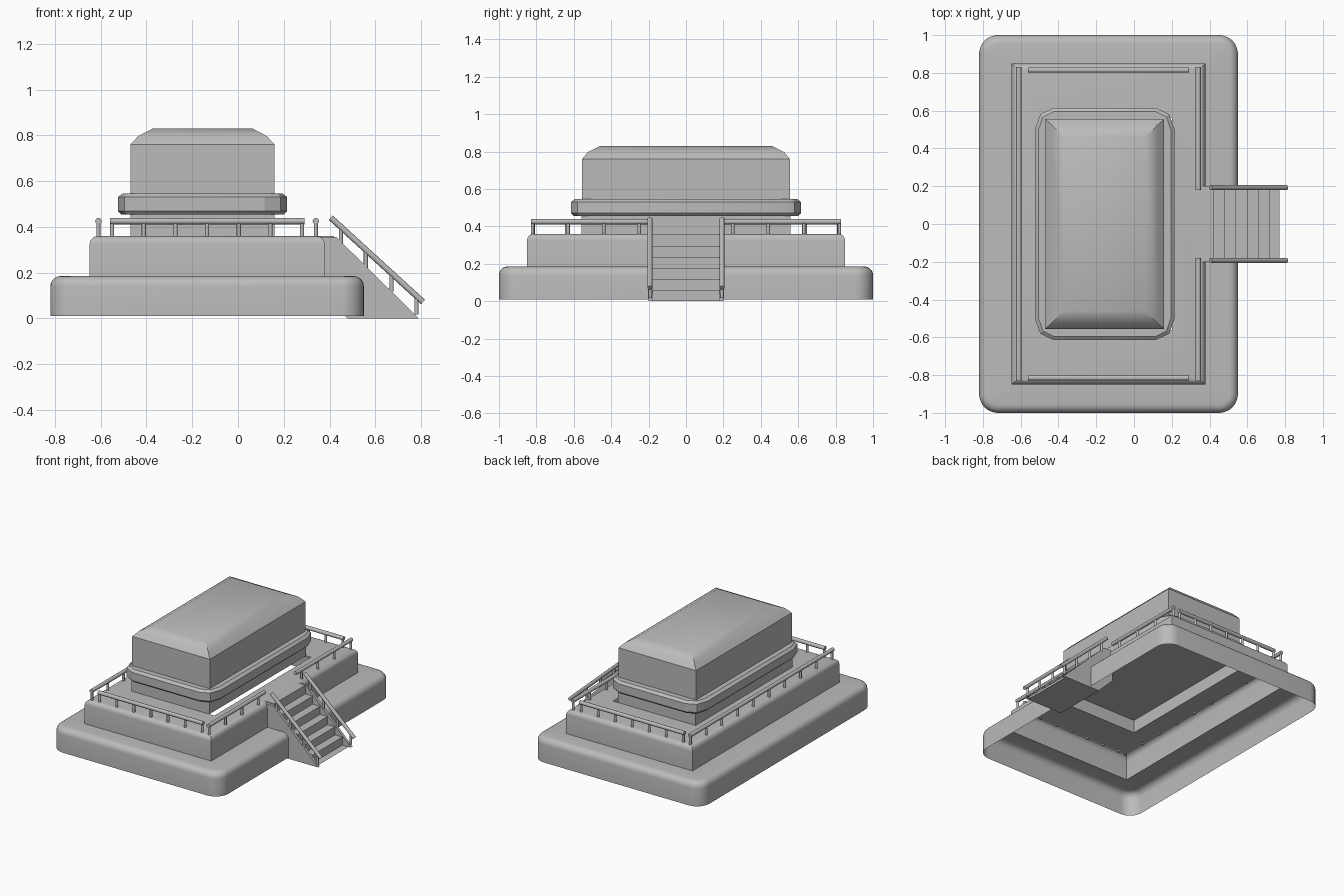
import bpy, bmesh, math
from mathutils import Vector

cube = bpy.data.objects.get("Cube")
if cube:
    bpy.data.objects.remove(cube)

grey = bpy.data.materials.new("plain grey")
grey.use_nodes = True
COLOUR = (0.5, 0.5, 0.5, 1)
grey.diffuse_color = COLOUR
grey.node_tree.nodes["Principled BSDF"].inputs["Base Color"].default_value = COLOUR


def finish(name, bm, angle=35):
    bmesh.ops.remove_doubles(bm, verts=bm.verts, dist=0.0005)
    mesh = bpy.data.meshes.new(name)
    bm.to_mesh(mesh)
    bm.free()
    mesh.materials.append(grey)
    obj = bpy.data.objects.new(name, mesh)
    bpy.context.collection.objects.link(obj)
    bpy.ops.object.select_all(action='DESELECT')
    obj.select_set(True)
    bpy.context.view_layer.objects.active = obj
    bpy.ops.object.shade_smooth_by_angle(angle=math.radians(angle))
    return obj


def outline(cx, hx, hy, rx, ry, segs):
    """Rectangle with rounded corners, counter-clockwise."""
    pts = []
    for k, (sx, sy) in enumerate(((1, 1), (-1, 1), (-1, -1), (1, -1))):
        for i in range(segs + 1):
            a = math.pi / 2 * (k + i / max(segs, 1))
            pts.append((cx + sx * (hx - rx) + rx * math.cos(a),
                        sy * (hy - ry) + ry * math.sin(a)))
    return pts


def loft(name, cx, rings, segs=0, cap_top=False, cap_bottom=False, angle=35):
    """Each ring is (half x, half y, corner x, corner y, z)."""
    bm = bmesh.new()
    loops = []
    for hx, hy, rx, ry, z in rings:
        loops.append([bm.verts.new((x, y, z)) for x, y in outline(cx, hx, hy, rx, ry, segs)])
    for low, high in zip(loops, loops[1:]):
        for i in range(len(low)):
            j = (i + 1) % len(low)
            bm.faces.new((low[i], low[j], high[j], high[i]))
    if cap_top:
        bm.faces.new(loops[-1])
    if cap_bottom:
        bm.faces.new(loops[0][::-1])
    return finish(name, bm, angle)


def rounded_rim(hx, hy, r, top, bevel, steps=5):
    """Rings of a quarter-round upper edge."""
    rings = []
    for i in range(steps + 1):
        a = math.pi / 2 * i / steps
        inset = bevel * (1 - math.cos(a))
        c = max(r - inset, 0)
        rings.append((hx - inset, hy - inset, c, c, top - bevel * (1 - math.sin(a))))
    return rings


# Stepped open shells
CX, CORE_X = -0.135, -0.155
loft("lower_platform", CX,
     [(0.685, 1.0, 0.1, 0.1, 0.01)] + rounded_rim(0.685, 1.0, 0.1, 0.185, 0.045)
     + [(0.513, 0.85, 0, 0, 0.185)], segs=8)
loft("upper_platform", CX,
     [(0.513, 0.85, 0, 0, 0.185)] + rounded_rim(0.513, 0.85, 0, 0.36, 0.035)
     + [(0.335, 0.56, 0, 0, 0.36)])
loft("cabin_plinth", CORE_X, [(0.315, 0.56, 0, 0, z) for z in (0.36, 0.46)])

# Projecting ledge and cabin with a hipped roof
loft("cabin_ledge", CORE_X,
     [(0.355, 0.6, 0.085, 0.1, 0.455), (0.37, 0.615, 0.1, 0.115, 0.47),
      (0.37, 0.615, 0.1, 0.115, 0.53), (0.35, 0.595, 0.08, 0.095, 0.545)],
     segs=2, cap_top=True, cap_bottom=True, angle=20)
loft("cabin", CORE_X,
     [(0.315, 0.555, 0, 0, 0.545), (0.315, 0.555, 0, 0, 0.76),
      (0.28, 0.525, 0, 0, 0.797), (0.217, 0.46, 0, 0, 0.83)], cap_top=True, angle=30)


# Railings
def rod(bm, a, b, r):
    a, b = Vector(a), Vector(b)
    d = b - a
    mat = d.to_track_quat('Z', 'Y').to_matrix().to_4x4()
    mat.translation = (a + b) / 2
    bmesh.ops.create_cone(bm, cap_ends=True, segments=12, radius1=r, radius2=r,
                          depth=d.length, matrix=mat)


def railing(name, start, end, first, last, count):
    """Handrail from start to end, posts spread from first to last."""
    bm = bmesh.new()
    rod(bm, (*start, 0.425), (*end, 0.425), 0.014)
    for i in range(count):
        p = Vector(first).lerp(Vector(last), i / (count - 1))
        rod(bm, (*p, 0.35), (*p, 0.425), 0.009)
    finish(name, bm)


for side, y in (("front", -0.815), ("back", 0.815)):
    railing(side + "_railing", (-0.56, y), (0.29, y), (-0.55, y), (0.28, y), 7)
railing("right_hand_long_railing", (-0.61, -0.83), (-0.61, 0.83), (-0.61, -0.82), (-0.61, 0.82), 10)
for side, s in (("front", -1), ("back", 1)):
    railing(side + "_entrance_railing", (0.34, s * 0.18), (0.34, s * 0.83),
            (0.34, s * 0.25), (0.34, s * 0.82), 4)


# Staircase
def extrude_profile(name, profile, y0, y1):
    bm = bmesh.new()
    a = [bm.verts.new((x, y0, z)) for x, z in profile]
    b = [bm.verts.new((x, y1, z)) for x, z in profile]
    bm.faces.new(a)
    bm.faces.new(b[::-1])
    for i in range(len(a)):
        j = (i + 1) % len(a)
        bm.faces.new((a[j], a[i], b[i], b[j]))
    bmesh.ops.recalc_face_normals(bm, faces=bm.faces)
    return finish(name, bm)


STRINGER = [(0.36, 0.355), (0.43, 0.355), (0.79, 0.0), (0.48, 0.0), (0.36, 0.12)]
STEPS = 6
RUN, RISE = 0.36 / STEPS, 0.355 / STEPS
steps = [(0.34, 0.36), (0.42, 0.36)]
for i in range(STEPS):
    x, z = 0.42 + i * RUN, 0.355 - (i + 1) * RISE
    steps += [(x, z), (x + RUN, z)]
steps[-1] = (0.77, 0.0)
steps += [(0.48, 0.0), (0.36, 0.12), (0.36, 0.35), (0.34, 0.35)]
extrude_profile("stair_steps", steps, -0.18, 0.18)

for side, s in (("front", -1), ("back", 1)):
    extrude_profile(side + "_stringer", STRINGER, s * 0.18, s * 0.2)
    bm = bmesh.new()
    top, bottom = Vector((0.405, s * 0.193, 0.44)), Vector((0.808, s * 0.193, 0.072))
    rod(bm, top, bottom, 0.013)
    for t in (0.11, 0.38, 0.66, 0.93):
        p = top.lerp(bottom, t)
        rod(bm, p, p - Vector((0, 0, 0.08)), 0.009)
    finish(side + "_stair_handrail", bm)
